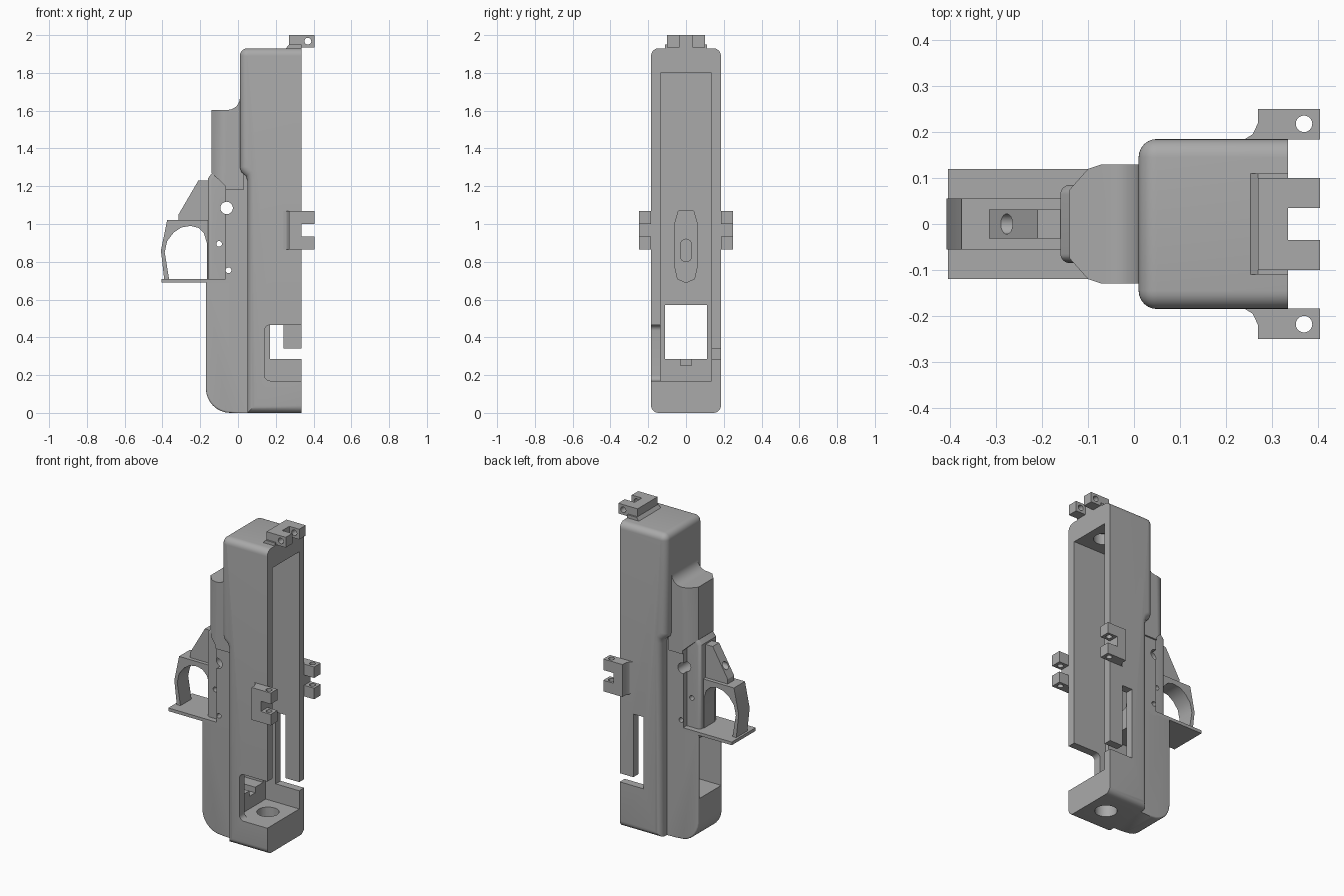
import bpy, bmesh, math
from mathutils import Vector

if "Cube" in bpy.data.objects:
    bpy.data.objects.remove(bpy.data.objects["Cube"])

GREY = (0.4, 0.4, 0.4, 1)
mat = bpy.data.materials.new("plain grey")
mat.use_nodes = True
mat.diffuse_color = GREY
mat.node_tree.nodes["Principled BSDF"].inputs["Base Color"].default_value = GREY


def prism(name, pts, axis, lo, hi, bevel=0, rule=None):
    """Extrude a profile along an axis: Y uses (x, z), Z uses (x, y), X uses (y, z)."""
    place = {"X": lambda a, b, d: (d, a, b),
             "Y": lambda a, b, d: (a, d, b),
             "Z": lambda a, b, d: (a, b, d)}[axis]
    bm = bmesh.new()
    face = bm.faces.new([bm.verts.new(place(a, b, lo)) for a, b in pts])
    ext = bmesh.ops.extrude_face_region(bm, geom=[face])["geom"]
    shift = Vector(place(0, 0, hi - lo))
    for v in ext:
        if isinstance(v, bmesh.types.BMVert):
            v.co += shift
    bmesh.ops.recalc_face_normals(bm, faces=bm.faces)
    if bevel:
        edges = [e for e in bm.edges if rule(e.verts[0].co, e.verts[1].co)]
        bmesh.ops.bevel(bm, geom=edges, offset=bevel, segments=6,
                        profile=0.5, affect='EDGES', clamp_overlap=True)
    mesh = bpy.data.meshes.new(name)
    bm.to_mesh(mesh)
    bm.free()
    mesh.materials.append(mat)
    ob = bpy.data.objects.new(name, mesh)
    bpy.context.collection.objects.link(ob)
    return ob


def rect(a0, a1, b0, b1):
    return [(a0, b0), (a1, b0), (a1, b1), (a0, b1)]


def arc(cx, cy, r, start, end, n=8):
    return [(cx + r * math.cos(math.radians(start + (end - start) * i / n)),
             cy + r * math.sin(math.radians(start + (end - start) * i / n)))
            for i in range(n + 1)]


def circle(cx, cy, r):
    return arc(cx, cy, r, 0, 360, 24)[:-1]


def cut(targets, pts, axis, lo, hi):
    """Subtract a prism from each target, then discard it."""
    cutter = prism("cutter", pts, axis, lo, hi)
    cutter.hide_render = True
    for ob in targets:
        mod = ob.modifiers.new("cut", 'BOOLEAN')
        mod.operation, mod.solver, mod.object = 'DIFFERENCE', 'EXACT', cutter
        bpy.context.view_layer.objects.active = ob
        bpy.ops.object.modifier_apply(modifier=mod.name)
    bpy.data.objects.remove(cutter)


OPEN = 0.335   # plane of the open side

# Main housing: stepped profile with rounded long edges
profile = ([(0.05, 0), (OPEN, 0), (OPEN, 1.93)] + arc(0.05, 1.89, 0.04, 90, 180)
           + [(0.01, 1.3), (0.018, 1.275), (0.042, 1.255), (0.05, 1.23)])
housing = prism("housing", profile, "Y", -0.185, 0.185, 0.045,
                lambda a, b: abs(a.y - b.y) < 0.01 and not (a.x > 0.33 and b.x > 0.33))

# Lower spine with rounded heel
heel = arc(-0.04, 0.13, 0.13, 180, 270) + [(0.06, 0), (0.06, 0.69), (-0.17, 0.69)]
lower_spine = prism("lower_spine", heel, "Y", -0.12, 0.12, 0.025,
                    lambda a, b: abs(a.y - b.y) < 0.01 and a.x < 0.05 and b.x < 0.05
                    and min(a.z, b.z) < 0.68)

# Middle spine and its narrower core
middle_spine = prism("middle_spine", rect(-0.065, 0.06, 0.68, 1.28), "Y", -0.12, 0.12)
core = prism("middle_core", [(-0.16, 0.69), (0.02, 0.69), (0.02, 1.28), (-0.13, 1.28), (-0.16, 1.24)],
             "Y", -0.085, 0.085, 0.02,
             lambda a, b: abs(a.y - b.y) < 0.01 and a.x < -0.1 and b.x < -0.1)

# Upper spine: chamfered plan, blended into the housing at its top
plan = [(0.03, -0.13), (0.03, 0.13), (-0.07, 0.13), (-0.1, 0.12),
        (-0.14, 0.075), (-0.14, -0.075), (-0.1, -0.12), (-0.07, -0.13)]
upper_spine = prism("upper_spine", plan, "Z", 1.18, 1.7)
cut([upper_spine], [(-0.3, 1.604)] + arc(-0.055, 1.669, 0.065, 270, 360) + [(0.01, 1.8), (-0.3, 1.8)],
    "Y", -0.3, 0.3)
cut([upper_spine], [(-0.3, 1.1), (-0.065, 1.1), (-0.065, 1.2), (-0.14, 1.27), (-0.3, 1.27)],
    "Y", -0.3, 0.3)

# Internal cavity with blind hole above and through hole in the floor
cut([housing], rect(-0.135, 0.135, 0.17, 1.8), "X", 0.1, 0.5)
cut([housing], circle(0.22, 0, 0.065), "Z", 1.7, 1.87)
cut([housing], circle(0.21, 0, 0.065), "Z", -0.1, 0.2)

# Side openings: large notch on one wall, L-shaped slot on the other
notch = [(0.5, 0.17), (0.5, 0.465)] + arc(0.17, 0.435, 0.03, 90, 180) + arc(0.17, 0.2, 0.03, 180, 270)
cut([housing], notch, "Y", -0.3, -0.1)
cut([housing], [(0.17, 0.285), (0.5, 0.285), (0.5, 0.34), (0.24, 0.34), (0.24, 0.74), (0.17, 0.74)],
    "Y", 0.1, 0.3)

# Rear window through housing wall and lower spine
window = [(-0.3, 0.285), (0.2, 0.285), (0.2, 0.57), (-0.05, 0.57), (-0.15, 0.675), (-0.3, 0.675)]
cut([housing, lower_spine], window, "Y", -0.11, 0.11)
cut([housing, lower_spine], rect(-0.03, 0.03, 0.25, 0.3), "X", 0.02, 0.2)

# Recess behind the cavity, and the narrow slot leading on from it
recess = [(-0.06, 0.78), (-0.045, 0.71), (0, 0.69), (0.045, 0.71), (0.06, 0.78),
          (0.06, 1.0), (0.04, 1.07), (-0.04, 1.07), (-0.06, 1.0)]
cut([housing, middle_spine, core], recess, "X", -0.03, 0.2)
slot = arc(0, 0.89, 0.03, 0, 180) + arc(0, 0.83, 0.03, 180, 360)
cut([middle_spine, core], slot, "X", -0.3, 0.1)

# Cross holes through the middle spine
for x, z, r in [(-0.06, 1.085, 0.033), (-0.1, 0.895, 0.015), (-0.05, 0.755, 0.015)]:
    cut([middle_spine, core], circle(x, z, r), "Y", -0.3, 0.3)

# Loop guard, its base plate and the fin above it
guard = prism("guard_loop", [(-0.15, 1.02), (-0.375, 1.02), (-0.408, 0.86), (-0.39, 0.7), (-0.15, 0.7)],
              "Y", -0.055, 0.055)
opening = [(-0.165, 0.6), (-0.365, 0.6), (-0.365, 0.71), (-0.388, 0.85), (-0.375, 0.91),
           (-0.34, 0.955), (-0.3, 0.982), (-0.25, 0.99), (-0.21, 0.98), (-0.18, 0.95), (-0.165, 0.9)]
cut([guard], opening, "Y", -0.3, 0.3)
prism("guard_base", rect(-0.405, -0.04, 0.69, 0.71), "Y", -0.12, 0.12)
fin = prism("rear_fin", [(-0.15, 1.01), (-0.315, 1.01), (-0.315, 1.05), (-0.21, 1.23), (-0.15, 1.23)],
            "Y", -0.032, 0.032)
cut([fin], circle(0, 1.115, 0.022), "X", -0.4, -0.24)

# Top lug: forked, with a cross hole
fork = [(0.27, -0.1), (0.405, -0.1), (0.405, -0.035), (OPEN, -0.035),
        (OPEN, 0.035), (0.405, 0.035), (0.405, 0.1), (0.27, 0.1)]
top_lug = prism("top_lug", fork, "Z", 1.935, 2.0)
cut([top_lug], circle(0.37, 1.968, 0.018), "Y", -0.3, 0.3)
prism("top_lug_foot", [(0.25, 1.925), (OPEN, 1.925), (OPEN, 1.95), (0.27, 1.95)], "Y", -0.11, 0.11)

# Side lugs: forked, with an upright hole
for side, s in (("left", 1), ("right", -1)):
    shape = [(0.24, 0.184), (0.258, 0.195), (0.27, 0.22), (0.27, 0.25), (0.405, 0.25), (0.405, 0.184)]
    lug = prism("side_lug_" + side, [(x, y * s) for x, y in shape], "Z", 0.865, 1.07)
    cut([lug], rect(OPEN, 0.5, 0.935, 1.0), "Y", -0.3, 0.3)
    cut([lug], circle(0.37, 0.218 * s, 0.018), "Z", 0.8, 1.2)

# Smooth the rounded edges, keep the rest sharp
bpy.ops.object.select_all(action='DESELECT')
for ob in bpy.context.collection.objects:
    if ob.type == 'MESH' and mat.name in ob.data.materials:
        ob.select_set(True)
        bpy.context.view_layer.objects.active = ob
bpy.ops.object.shade_smooth_by_angle(angle=math.radians(30))
